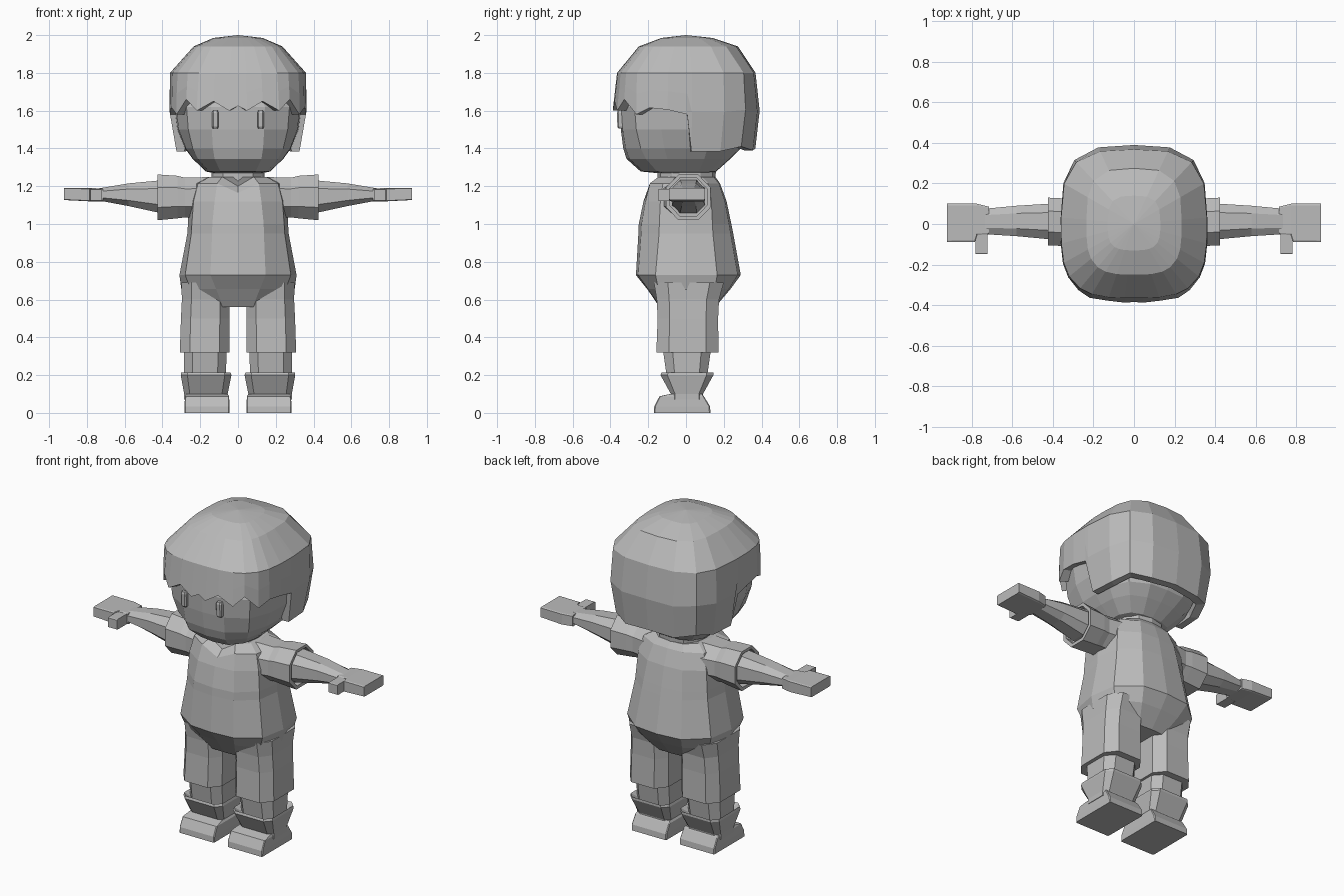
import bpy, bmesh, math
from mathutils import Vector

grey = bpy.data.materials.new("plain grey")
grey.diffuse_color = (0.5, 0.5, 0.5, 1)


def loft(name, rings):
    """Skin a list of equal-length rings, capping both ends."""
    bm = bmesh.new()
    vs = [[bm.verts.new(p) for p in r] for r in rings]
    n = len(rings[0])
    for a, b in zip(vs, vs[1:]):
        for i in range(n):
            j = (i + 1) % n
            bm.faces.new((a[i], a[j], b[j], b[i]))
    bm.faces.new(vs[0])
    bm.faces.new(vs[-1])
    bmesh.ops.remove_doubles(bm, verts=bm.verts, dist=0.0005)
    bmesh.ops.recalc_face_normals(bm, faces=bm.faces)
    me = bpy.data.meshes.new(name)
    bm.to_mesh(me)
    bm.free()
    me.materials.append(grey)
    ob = bpy.data.objects.new(name, me)
    bpy.context.collection.objects.link(ob)
    return ob


def polar(deg, z, hx, y0, y1, p):
    """Point on a rounded-square outline; 0 degrees is the front."""
    s, c = math.sin(math.radians(deg)), math.cos(math.radians(deg))
    hy = -y0 if c > 0 else y1
    r = (abs(s / hx) ** p + abs(c / hy) ** p) ** (-1 / p)
    return Vector((r * s, -r * c, z))


def body(name, profile, n, p):
    return loft(name, [[polar(360 * i / n, z, hx, y0, y1, p) for i in range(n)]
                       for z, hx, y0, y1 in profile])


def octagon(a0, a1, b0, b1, f):
    ca, cb = (a1 - a0) * f, (b1 - b0) * f
    return [(a0 + ca, b0), (a1 - ca, b0), (a1, b0 + cb), (a1, b1 - cb),
            (a1 - ca, b1), (a0 + ca, b1), (a0, b1 - cb), (a0, b0 + cb)]


def limb(name, axis, rows, f):
    """Left and right chamfered limbs; rows are position, a0, a1, b0, b1."""
    for side, s in (("left", 1), ("right", -1)):
        rings = []
        for t, *box in rows:
            o = octagon(*box, f)
            if axis == "z":
                rings.append([(s * a, b, t) for a, b in o])
            else:
                rings.append([(s * t, a, b) for a, b in o])
        loft(side + "_" + name, rings)


# Head
body("head", [(1.27, .13, -.16, .13), (1.278, .17, -.24, .16), (1.345, .24, -.315, .235),
              (1.40, .28, -.332, .29), (1.50, .32, -.345, .315), (1.62, .335, -.352, .33),
              (1.80, .29, -.30, .30)], 16, 3.0)

# Hair: shell with jagged fringe, side locks and a longer back
dome = [(1.38, .325, -.35, .365), (1.60, .363, -.388, .39), (1.80, .36, -.365, .368),
        (1.94, .235, -.25, .275), (1.985, .13, -.13, .14), (2.0, .001, -.001, .001)]


def dome_at(z):
    for a, b in zip(dome, dome[1:]):
        if z <= b[0]:
            t = (z - a[0]) / (b[0] - a[0])
            return [u + (v - u) * t for u, v in zip(a, b)]
    return dome[-1]


rim = [(0, 1.625), (7, 1.60), (19, 1.65), (31, 1.60), (40, 1.66), (51, 1.58), (61, 1.615),
       (75, 1.605), (91, 1.58), (95, 1.385), (120, 1.385), (137, 1.41), (155, 1.39), (180, 1.40)]
rim += [(360 - a, z) for a, z in rim[-2:0:-1]]


def hair_ring(level):
    return [polar(a, *dome_at(level(z)), 3.3) for a, z in rim]


edge = hair_ring(lambda z: z)
lip = [Vector((v.x * .87, v.y * .87, v.z)) for v in edge]
inside = [Vector((v.x * .6, v.y * .6, 1.72)) for v in edge]
levels = [lambda z: z + (1.80 - z) * .5] + [lambda z, k=k: k for k in (1.80, 1.94, 1.985, 2.0)]
loft("hair", [inside, lip, edge] + [hair_ring(l) for l in levels])

# Eyes
limb("eye", "z", [(1.505, .107, .133, -.357, -.33), (1.515, .102, .138, -.363, -.33),
                  (1.588, .102, .138, -.366, -.33), (1.60, .107, .133, -.362, -.33)], .2)

# Neck
body("neck", [(1.17, .14, -.15, .15), (1.30, .14, -.15, .16)], 12, 2.6)

# Torso: shirt running into the hips, neckline dipping at the front
torso = body("torso", [(1.25, .16, -.155, .155), (1.215, .235, -.20, .18),
                       (1.12, .26, -.225, .215), (1.0, .265, -.25, .24), (.95, .268, -.252, .25),
                       (.73, .31, -.265, .29), (.655, .30, -.205, .235), (.56, .20, -.14, .155)],
             12, 2.8)
for v in torso.data.vertices:
    if v.co.z > 1.2 and v.co.y < -.1 and abs(v.co.x) < .02:
        v.co.z -= .05

# Sleeves, arms, hands and thumbs
limb("sleeve", "x", [(.10, -.14, .15, 1.03, 1.25), (.28, -.11, .12, 1.035, 1.245),
                     (.32, -.11, .125, 1.03, 1.255), (.425, -.105, .13, 1.02, 1.262),
                     (.425, -.085, .11, 1.04, 1.245), (.39, -.085, .11, 1.04, 1.245)], .28)
limb("arm", "x", [(.36, -.075, .10, 1.055, 1.235), (.42, -.075, .10, 1.06, 1.23),
                  (.58, -.06, .09, 1.095, 1.215), (.74, -.05, .075, 1.125, 1.188)], .25)
limb("hand", "x", [(.715, -.05, .085, 1.12, 1.188), (.775, -.055, .10, 1.12, 1.19),
                   (.785, -.088, .10, 1.12, 1.19), (.922, -.09, .10, 1.127, 1.19)], .05)
limb("thumb", "x", [(.722, -.148, -.03, 1.122, 1.185), (.782, -.148, -.03, 1.122, 1.185)], .05)

# Trouser legs
limb("trouser_leg", "z", [(.69, .03, .30, -.17, .20), (.60, .045, .297, -.155, .175),
                          (.50, .045, .302, -.15, .17), (.32, .045, .308, -.157, .172)], .2)

# Shins
limb("shin", "z", [(.36, .06, .285, -.125, .135), (.32, .06, .285, -.12, .13),
                   (.18, .065, .285, -.10, .11)], .2)

# Boot shafts: flared cuff narrowing to the ankle
limb("boot_cuff", "z", [(.19, .07, .27, -.10, .11), (.215, .04, .30, -.13, .145),
                        (.20, .035, .303, -.135, .145), (.10, .055, .285, -.08, .09),
                        (.07, .055, .285, -.08, .09)], .13)

# Feet
limb("foot", "z", [(0, .045, .283, -.17, .13), (.035, .045, .283, -.168, .127),
                   (.088, .047, .281, -.14, .095), (.10, .055, .275, -.085, .085)], .02)
